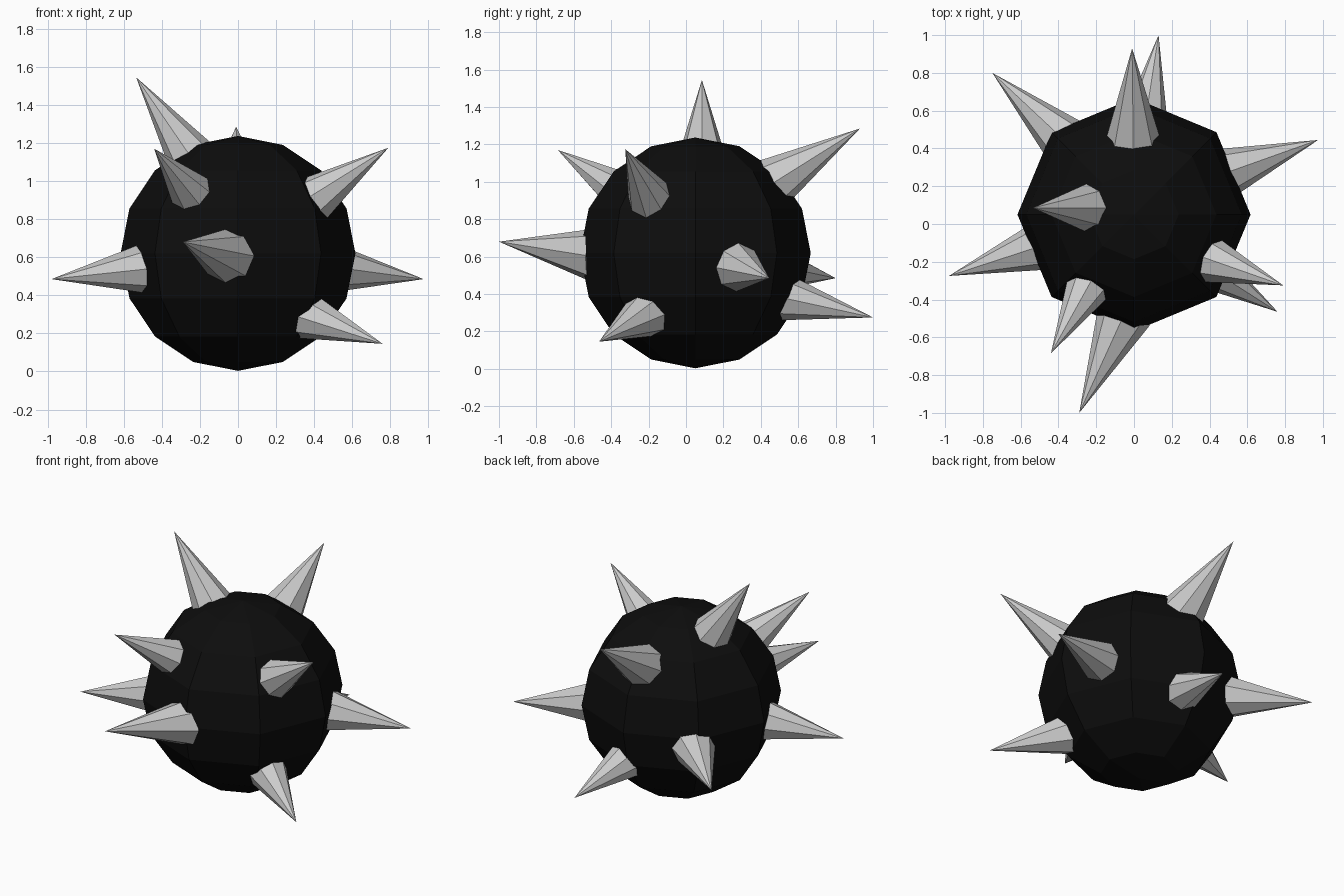
import bpy
from mathutils import Vector

if "Cube" in bpy.data.objects:
    bpy.data.objects.remove(bpy.data.objects["Cube"])

# Faceted black ball
bpy.ops.mesh.primitive_uv_sphere_add(segments=8, ring_count=8, radius=0.617,
                                     location=(0, 0.05, 0.62))
ball = bpy.context.object
ball.name = "ball"
black = bpy.data.materials.new("black")
black.diffuse_color = (0.004, 0.004, 0.004, 1)
black.use_nodes = True
black.node_tree.nodes["Principled BSDF"].inputs["Base Color"].default_value = black.diffuse_color
ball.data.materials.append(black)


def spike(name, tip, base, length=0.58, slope=0.255):
    """Eight-sided cone with its point at tip, running through base into the ball."""
    tip, base = Vector(tip), Vector(base)
    axis = (tip - base).normalized()
    bpy.ops.mesh.primitive_cone_add(vertices=8, radius1=length * slope, radius2=0,
                                    depth=length, location=tip - axis * length / 2)
    ob = bpy.context.object
    ob.name = name
    ob.rotation_mode = 'QUATERNION'
    ob.rotation_quaternion = axis.to_track_quat('Z', 'Y')


# Spikes: point, and centre where each enters the ball
spikes = {
    "spike_top_left": ((-0.535, 0.085, 1.545), (-0.25, 0.085, 1.13)),
    "spike_upper_front_left": ((-0.44, -0.685, 1.17), (-0.265, -0.37, 0.96)),
    "spike_left": ((-0.98, -0.275, 0.485), (-0.52, -0.125, 0.538)),
    "spike_front": ((-0.29, -1.0, 0.68), (-0.085, -0.55, 0.617)),
    "spike_upper_right": ((0.79, -0.325, 1.175), (0.42, -0.195, 0.92)),
    "spike_right": ((0.975, 0.445, 0.485), (0.54, 0.29, 0.538)),
    "spike_lower_front_right": ((0.76, -0.465, 0.145), (0.40, -0.235, 0.28)),
    "spike_upper_back": ((-0.01, 0.93, 1.285), (-0.005, 0.49, 1.01)),
    "spike_lower_back": ((0.13, 1.0, 0.275), (0.065, 0.58, 0.37)),
    "spike_back_left": ((-0.75, 0.80, 0.485), (-0.44, 0.51, 0.53)),
}
for name, (tip, base) in spikes.items():
    spike(name, tip, base)
